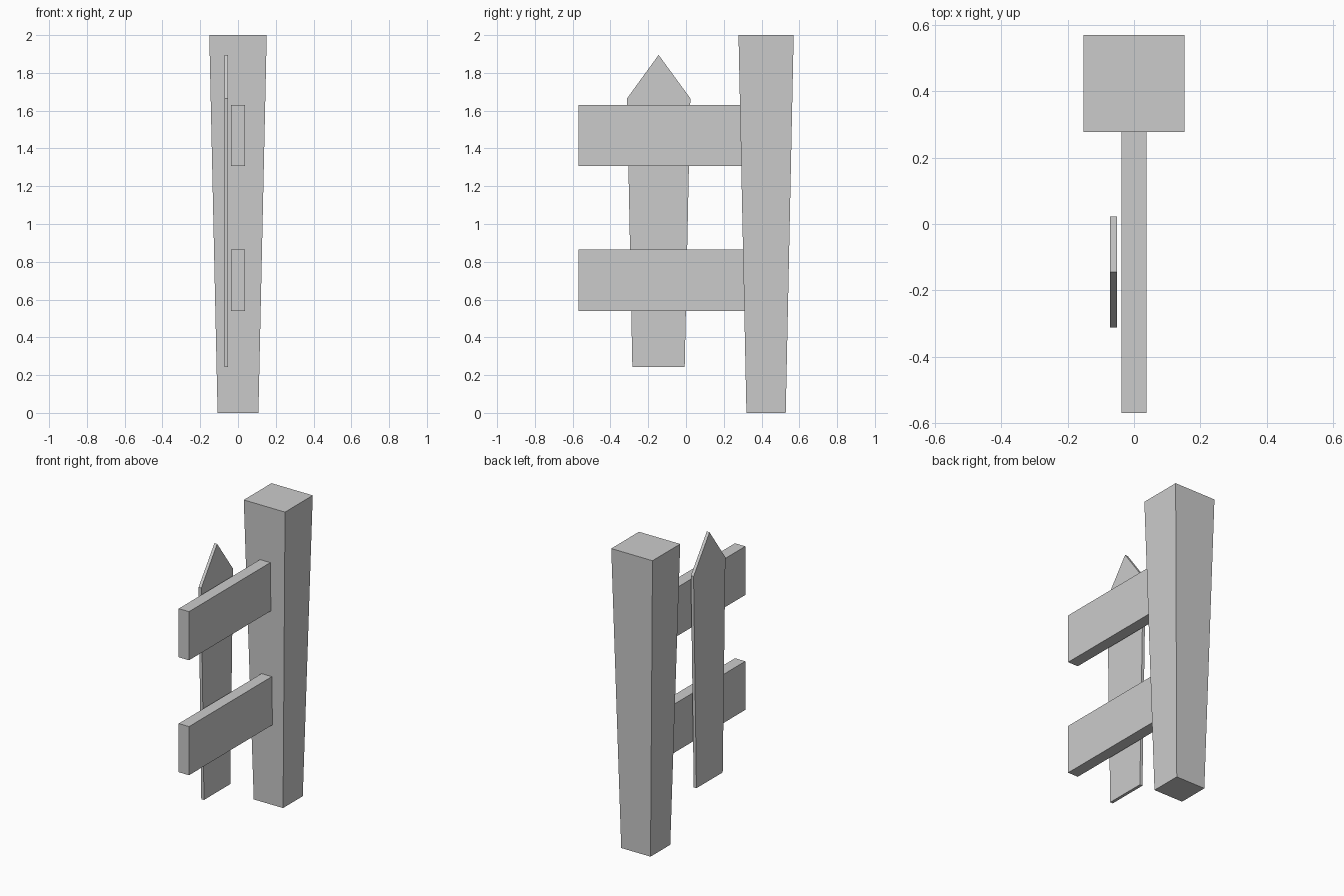
import bpy, bmesh

if "Cube" in bpy.data.objects:
    bpy.data.objects.remove(bpy.data.objects["Cube"])


def finish(name, bm):
    bmesh.ops.recalc_face_normals(bm, faces=bm.faces)
    mesh = bpy.data.meshes.new(name)
    bm.to_mesh(mesh)
    bm.free()
    obj = bpy.data.objects.new(name, mesh)
    bpy.context.collection.objects.link(obj)
    return obj


def extrude_x(name, outline, x0, x1):
    """Extrude a (y, z) outline from x0 to x1."""
    bm = bmesh.new()
    face = bm.faces.new([bm.verts.new((x0, y, z)) for y, z in outline])
    out = bmesh.ops.extrude_face_region(bm, geom=[face])
    for v in out["geom"]:
        if isinstance(v, bmesh.types.BMVert):
            v.co.x = x1
    return finish(name, bm)


# Square post, wider at the top
bm = bmesh.new()
bmesh.ops.create_cube(bm, size=2)
for v in bm.verts:
    half_x, half_y = (0.152, 0.146) if v.co.z > 0 else (0.108, 0.104)
    v.co = (v.co.x * half_x, 0.424 + v.co.y * half_y, v.co.z + 1)
finish("post", bm)

# Two rails, running a little way into the post
for name, z0, z1 in (("lower_rail", 0.54, 0.864), ("upper_rail", 1.306, 1.63)):
    extrude_x(name, [(-0.57, z0), (0.34, z0), (0.34, z1), (-0.57, z1)], -0.038, 0.038)

# Pointed picket board on the left side of the rails
extrude_x("picket", [(-0.284, 0.242), (-0.007, 0.242), (0.023, 1.665),
                     (-0.145, 1.895), (-0.312, 1.665)], -0.072, -0.052)
